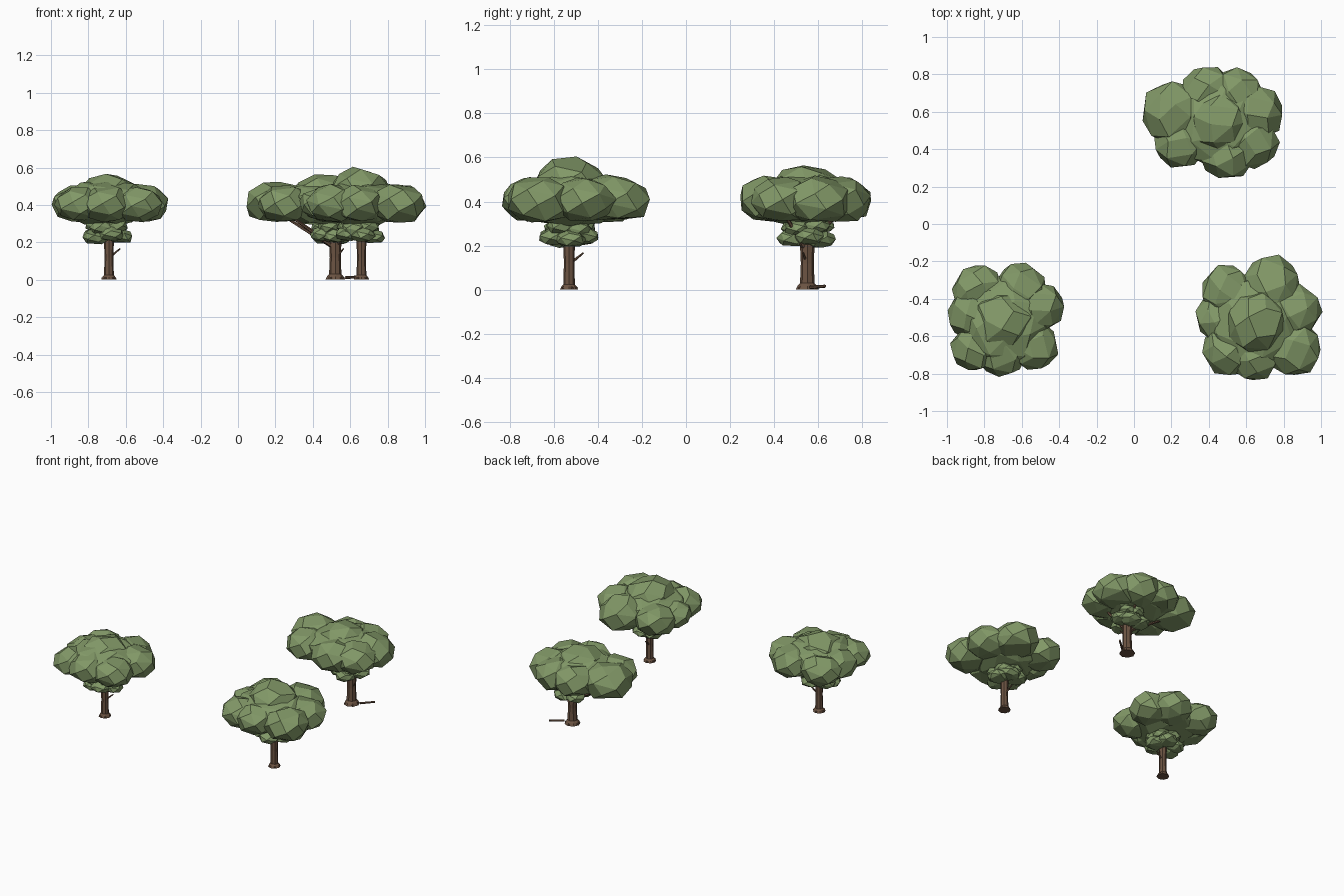
import bpy, bmesh, math, random
from mathutils import Vector

if "Cube" in bpy.data.objects:
    bpy.data.objects.remove(bpy.data.objects["Cube"])

random.seed(7)


def material(name, col):
    m = bpy.data.materials.new(name)
    m.diffuse_color = (*col, 1)
    m.use_nodes = True
    m.node_tree.nodes["Principled BSDF"].inputs["Base Color"].default_value = m.diffuse_color
    return m


LEAF = material("leaf green", (0.222, 0.315, 0.136))
BARK = material("bark brown", (0.15, 0.088, 0.055))


def finish(bm, name, mat):
    bmesh.ops.recalc_face_normals(bm, faces=bm.faces[:])
    me = bpy.data.meshes.new(name)
    bm.to_mesh(me)
    bm.free()
    me.materials.append(mat)
    ob = bpy.data.objects.new(name, me)
    bpy.context.collection.objects.link(ob)


# faceted leaf clump: convex hull of jittered ellipsoid points, flat underneath
def clump(out, x, y, z, r, rz, floor, n=26):
    bm = bmesh.new()
    spin = random.uniform(0, math.tau)
    for i in range(n):
        h = 1 - 2 * (i + 0.5) / n
        a = i * 2.39996 + spin
        k = random.uniform(0.96, 1.06)
        q = r * k * math.sqrt(1 - h * h)
        p = Vector((x + q * math.cos(a), y + q * math.sin(a), z + rz * k * h))
        p.z = max(p.z, floor + random.uniform(0, 0.012))
        bm.verts.new(p)
    bmesh.ops.convex_hull(bm, input=bm.verts[:])
    junk = [v for v in bm.verts if not v.link_faces]
    bmesh.ops.delete(bm, geom=junk, context='VERTS')
    bmesh.ops.dissolve_limit(bm, angle_limit=math.radians(14),
                             verts=bm.verts[:], edges=bm.edges[:])
    me = bpy.data.meshes.new("tmp")
    bm.to_mesh(me)
    bm.free()
    out.from_mesh(me)
    bpy.data.meshes.remove(me)


# tapered limb along a path with a radius at each point
def limb(bm, path, radii, sides=6):
    path = [Vector(p) for p in path]
    d = (path[-1] - path[0]).normalized()
    u = d.orthogonal().normalized()
    w = d.cross(u)
    rings = []
    for p, r in zip(path, radii):
        angles = [t * math.tau / sides for t in range(sides)]
        rings.append([bm.verts.new(p + r * (u * math.cos(a) + w * math.sin(a)))
                      for a in angles])
    for a, b in zip(rings, rings[1:]):
        for i in range(sides):
            j = (i + 1) % sides
            bm.faces.new((a[i], a[j], b[j], b[i]))
    bm.faces.new(rings[0])
    bm.faces.new(rings[-1])


def tree(name, x, y, r, top, twig, spread, ring):
    # main crown: a ring of clumps, a domed middle and a wide core
    bm = bmesh.new()
    mx = sum(c[0] for c in ring) / len(ring)
    my = sum(c[1] for c in ring) / len(ring)
    mid = Vector((mx, my, 0))
    for cx, cy, cr in ring:
        c = Vector((cx, cy, 0))
        c += (mid - c).normalized() * 0.012
        clump(bm, c.x, c.y, 0.405, cr + 0.014, cr * 0.82,
              0.295 + random.uniform(0, 0.02))
    clump(bm, mx, my, top - 0.12, 0.165, 0.122, 0.3)
    clump(bm, mx, my, 0.41, 0.25, 0.128, 0.288, 40)
    finish(bm, name + "_crown", LEAF)

    # small lower skirt of leaves around the trunk, in two tiers
    bm = bmesh.new()
    for i in range(5):
        a = i * math.tau / 5 + random.uniform(-0.2, 0.2)
        for turn, z, d, cr in ((0, 0.236, 0.07, 0.07), (0.6, 0.283, 0.06, 0.063)):
            z += random.uniform(-0.01, 0.01)
            clump(bm, x - 0.01 + d * math.cos(a + turn), y + d * math.sin(a + turn),
                  z, cr, 0.043, z - 0.038, 20)
    finish(bm, name + "_lower_leaves", LEAF)

    # trunk with flared foot and buttress roots
    bm = bmesh.new()
    heights = (0, r * 0.6, r, 0.12, 0.2, 0.36)
    flare = (1.75, 1.45, 1.1, 0.98, 1.1, 0.8)
    limb(bm, [(x, y, h) for h in heights], [r * f for f in flare], 8)
    for i in range(5):
        a = i * math.tau / 5 + 0.4
        d = Vector((math.cos(a), math.sin(a), 0)) * r
        o = Vector((x, y, 0.012))
        limb(bm, [o + d * 0.6, o + d * 1.6 - Vector((0, 0, 0.006))], (0.012, 0.006), 5)
    finish(bm, name + "_trunk", BARK)

    # branches: one bare twig, then limbs reaching up into the ring clumps
    bm = bmesh.new()
    o = Vector((x, y, 0))
    limb(bm, [o + Vector((0, 0, 0.115)), o + Vector((*twig, 0.167))], (0.008, 0.004))
    for cx, cy, cr in ring[::2]:
        a = o + Vector((0, 0, 0.17 if spread > 0.6 else 0.2))
        b = a.lerp(Vector((cx, cy, 0.36)), spread)
        b.z = 0.33
        limb(bm, [a, a.lerp(b, 0.5), b], (0.014, 0.011, 0.007))
    finish(bm, name + "_branches", BARK)


tree("left_tree", -0.69, -0.53, 0.024, 0.567, (0.06, 0.01), 0.35,
     [(-.84, -.34, .125), (-.60, -.335, .13), (-.50, -.44, .13), (-.53, -.66, .12),
      (-.71, -.695, .125), (-.86, -.67, .115), (-.87, -.48, .13)])
tree("right_tree", 0.66, -0.53, 0.024, 0.6, (-0.01, 0.065), 0.35,
     [(.49, -.35, .13), (.44, -.50, .11), (.74, -.32, .15), (.87, -.46, .13),
      (.865, -.67, .135), (.64, -.715, .125), (.50, -.68, .13)])
tree("back_tree", 0.52, 0.55, 0.03, 0.57, (0.045, -0.02), 0.8,
     [(.195, .60, .155), (.39, .715, .135), (.55, .70, .135), (.66, .60, .14),
      (.64, .43, .13), (.50, .37, .135), (.24, .43, .13)])

# fallen branch by the back tree
bm = bmesh.new()
limb(bm, [(0.575, 0.565, 0.011), (0.65, 0.63, 0.016)], (0.008, 0.007))
finish(bm, "fallen_branch", BARK)
